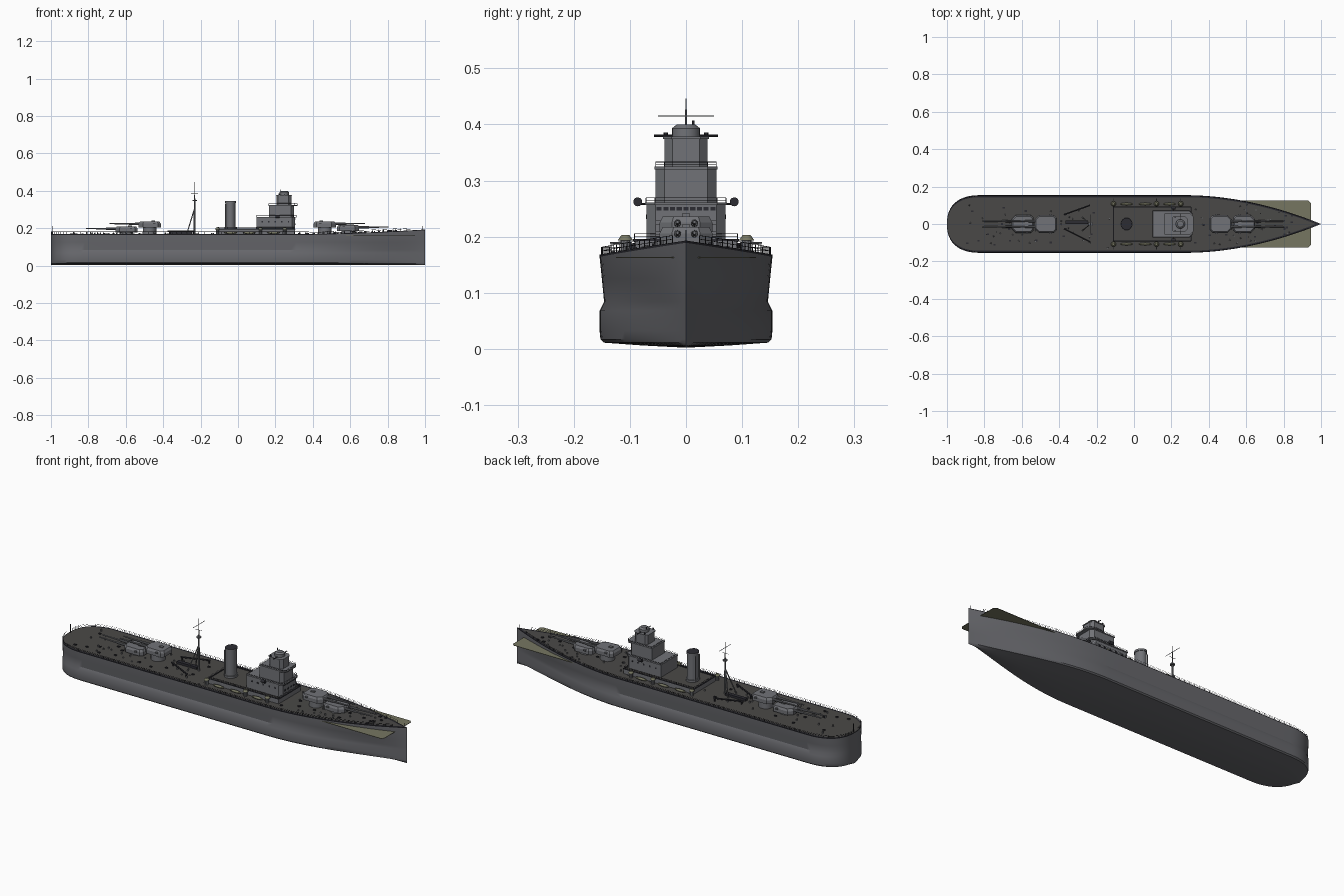
import bpy, bmesh, math, random
from mathutils import Vector, Matrix

old = bpy.data.objects.get("Cube")
if old:
    bpy.data.objects.remove(old)
random.seed(4)


def material(name, rgb):
    m = bpy.data.materials.new(name)
    m.use_nodes = True
    m.diffuse_color = (*rgb, 1)
    m.node_tree.nodes["Principled BSDF"].inputs["Base Color"].default_value = (*rgb, 1)
    return m


HULL = material("hull grey", (.135, .137, .15))
GREY = material("upperworks grey", (.165, .17, .185))
DECK = material("deck brown grey", (.068, .066, .063))
DARK = material("dark trim", (.025, .025, .032))
OLIVE = material("canvas olive", (.18, .18, .12))


def finish(name, bm, *mats):
    bmesh.ops.recalc_face_normals(bm, faces=bm.faces)
    me = bpy.data.meshes.new(name)
    bm.to_mesh(me)
    bm.free()
    for m in mats:
        me.materials.append(m)
    ob = bpy.data.objects.new(name, me)
    bpy.context.collection.objects.link(ob)
    bpy.ops.object.select_all(action='DESELECT')
    ob.select_set(True)
    bpy.context.view_layer.objects.active = ob
    bpy.ops.object.shade_smooth_by_angle(angle=math.radians(32))
    return ob


def rod(bm, p, q, r, r2=None, n=6):
    p, q = Vector(p), Vector(q)
    d = q - p
    mat = Matrix.Translation((p + q) / 2) @ d.to_track_quat('Z', 'Y').to_matrix().to_4x4()
    bmesh.ops.create_cone(bm, cap_ends=True, segments=n, radius1=r,
                          radius2=r if r2 is None else r2, depth=d.length, matrix=mat)


def block(bm, c, size):
    bmesh.ops.create_cube(bm, size=1, matrix=Matrix.Translation(c) @ Matrix.Diagonal((*size, 1)))


def prism(name, outline, z0, z1, mat, top=None, taper=1):
    """Vertical prism whose upward face may take a second colour."""
    bm = bmesh.new()
    cx = sum(p[0] for p in outline) / len(outline)
    lo = [bm.verts.new((x, y, z0)) for x, y in outline]
    hi = [bm.verts.new((cx + (x - cx) * taper, y * taper, z1)) for x, y in outline]
    bm.faces.new(lo)
    bm.faces.new(hi).material_index = 1
    for i in range(len(lo)):
        j = (i + 1) % len(lo)
        bm.faces.new((lo[i], lo[j], hi[j], hi[i]))
    return finish(name, bm, mat, top or mat)


def rect(x0, x1, h, front=0, back=0):
    """Symmetric outline with cut corners at the front and back."""
    half = [(x0, h - back), (x0 + back, h), (x1 - front, h), (x1, h - front)]
    pts = half + [(x, -y) for x, y in reversed(half)]
    return list(dict.fromkeys(pts))


def ring(x, r, ry=None, n=20):
    return [(x + r * math.cos(a * math.tau / n), (ry or r) * math.sin(a * math.tau / n)) for a in range(n)]


def rail(name, pts, h, r=.0008, closed=True):
    bm = bmesh.new()
    pts = [Vector(p) for p in pts]
    up = Vector((0, 0, h))
    for i, p in enumerate(pts):
        rod(bm, p, p + up, r, n=4)
        if closed or i < len(pts) - 1:
            q = pts[(i + 1) % len(pts)]
            if (q - p).length > 1e-4:
                for f in (.5, 1):
                    rod(bm, p + up * f, q + up * f, r * .7, n=4)
    finish(name, bm, DARK)


# Hull: one cross-section swept along stations, mirrored to both sides
def beam(x):
    if x < -.82:
        return .154 * max(0, 1 - ((-.82 - x) / .18) ** 2.4) ** (1 / 2.4)
    return .154 * (1 - (max(0, x - .28) / .72) ** 1.9)


def sheer(x):
    return .168 + .025 * max(0, (x - .3) / .7) ** 1.7


def section(x):
    w, top = beam(x), sheer(x)
    t = max(0, (x - .3) / .7)
    low = w * (1 - .4 * t * t)
    step = .052 * (1 - t) ** .5
    return [(0, .002), (low * .5, .006), (low * .95, .011), (low * .99, .017), (low, .032),
            (low, .068), (low * (1 - step), .084), (w * (1 - step * .5), .125), (w, top - .004),
            (w, top), (max(0, w - .011), top), (0, top)]


stations = [-.82 - .18 * math.sin(a * math.pi / 28) for a in range(14, 0, -1)]
stations += [-.82 + 1.1 * i / 10 for i in range(10)] + [.28 + .72 * i / 24 for i in range(25)]
bm = bmesh.new()
for side in (1, -1):
    prev = None
    for x in stations:
        cur = [bm.verts.new((x, side * y, z)) for y, z in section(x)]
        if prev:
            for i in range(len(cur) - 1):
                f = bm.faces.new((prev[i], cur[i], cur[i + 1], prev[i + 1]))
                f.material_index = {8: 1, 9: 1, 10: 2}.get(i, 0)
        prev = cur
bmesh.ops.remove_doubles(bm, verts=bm.verts, dist=1e-5)
bmesh.ops.dissolve_degenerate(bm, edges=bm.edges, dist=1e-6)
finish("hull", bm, HULL, DARK, DECK)

# Deck edge railing, flagstaffs and the low plate across the bow
edge = [(x, beam(x) - .003, sheer(x)) for x in stations[1:10]]
edge += [(-.84 + i * .03, beam(-.84 + i * .03) - .003, sheer(-.84 + i * .03)) for i in range(60)]
for side, label in ((1, "left"), (-1, "right")):
    rail("deck_rail_" + label, [(x, side * y, z) for x, y, z in edge], .013, closed=False)
bm = bmesh.new()
rod(bm, (-.992, 0, .168), (-.992, 0, .213), .0015)
rod(bm, (.985, 0, .19), (.985, 0, .212), .0012)
finish("flagstaffs", bm, DARK)
prism("bow_plate", rect(.42, .945, .125, .012), .162, .164, OLIVE)


# Main gun turrets on round barbettes
def turret(name, x, z, way):
    shape = [(x + way * (px - .06), y) for px, y in rect(0, .118, .047, .022, .014)]
    prism(name + "_barbette", ring(x, .036), .165, z, GREY)
    prism(name + "_house", shape, z, z + .02, GREY)
    prism(name + "_roof", shape, z + .02, z + .031, GREY, taper=.88)
    bm = bmesh.new()
    for y in (-.015, .015):
        rod(bm, (x + way * .04, y, z + .019), (x + way * .11, y, z + .019), .007, .0055, 10)
        rod(bm, (x + way * .10, y, z + .019), (x + way * .215, y, z + .021), .0045, .003, 10)
    for y in (-.047, .047):
        block(bm, (x - way * .025, y, z + .02), (.012, .014, .007))
    block(bm, (x - way * .02, 0, z + .033), (.02, .014, .006))
    finish(name + "_guns", bm, GREY)


turret("forward_turret", .59, .186, 1)
turret("forward_high_turret", .465, .205, 1)
turret("aft_turret", -.597, .178, -1)
turret("aft_high_turret", -.473, .204, -1)

# Deckhouse and stepped bridge tower
house = rect(-.11, .305, .092)
prism("deckhouse", house, .166, .193, GREY, DECK)
bm = bmesh.new()
for y in (-.092, .092):
    block(bm, (.0975, y, .194), (.415, .005, .004))
for x in (-.11, .305):
    block(bm, (x, 0, .194), (.005, .184, .004))
finish("deckhouse_trim", bm, DARK)
rail("deckhouse_rail", [(x, s * .092, .195) for s, xs in ((1, range(9)), (-1, range(8, -1, -1)))
                        for x in [-.11 + i * .0519 for i in xs]], .01)
prism("bridge_base", rect(.1, .305, .07, .016), .193, .256, GREY)
prism("bridge_wing_deck", rect(.098, .314, .073, .018), .256, .261, GREY)
prism("bridge_middle", rect(.165, .3, .054, .016), .261, .32, GREY)
prism("bridge_middle_deck", rect(.163, .318, .056, .018), .32, .325, GREY)
prism("bridge_upper", rect(.205, .285, .038, .014, .01), .325, .374, GREY)
prism("bridge_upper_deck", rect(.202, .288, .041, .015, .01), .374, .378, GREY)
prism("director", ring(.248, .025), .378, .393, GREY)
prism("director_cap", ring(.248, .025), .393, .4, GREY, taper=.65)
for n, (a, b, h, z) in enumerate(((.1, .312, .071, .261), (.165, .316, .054, .325))):
    rail("bridge_rail_%d" % n, [(x, y, z) for x, y in rect(a, b, h, .016)], .008)

# Rangefinder, searchlights and sighting posts
bm = bmesh.new()
rod(bm, (.25, -.057, .38), (.25, .057, .38), .0022, n=8)
for s in (-1, 1):
    rod(bm, (.21, s * .068, .258), (.21, s * .09, .258), .002)
    rod(bm, (.2, s * .086, .262), (.222, s * .086, .262), .008, n=12)
    rod(bm, (.22, s * .036, .378), (.22, s * .036, .386), .004)
rod(bm, (.225, .013, .395), (.225, .013, .407), .002)
finish("lights_and_sights", bm, DARK)

# Window and doorway plates
bm = bmesh.new()
for i in range(-4, 5):
    block(bm, (.305, i * .012, .25), (.004, .009, .006))
for y in (-.037, -.012, .012, .037):
    block(bm, (.305, y, .221), (.004, .011, .008))
for s in (-1, 1):
    for x in (.13, .165, .2, .235, .27):
        block(bm, (x, s * .07, .235), (.008, .003, .008))
finish("windows", bm, DARK)

# Funnel
prism("funnel", ring(-.04, .026, .03), .19, .336, GREY)
prism("funnel_cap", ring(-.04, .029, .033), .336, .346, GREY, DARK)
prism("funnel_foot", ring(-.04, .032, .036), .193, .203, GREY)
bm = bmesh.new()
for s in (-1, 1):
    rod(bm, (-.066, s * .018, .193), (-.066, s * .018, .33), .003)
finish("funnel_pipes", bm, GREY)

# Tripod mast with yards, and stowed derrick booms
bm = bmesh.new()
rod(bm, (-.232, 0, .166), (-.232, 0, .36), .0055, .004, 8)
rod(bm, (-.232, 0, .36), (-.232, 0, .446), .0025, .001)
for s in (-1, 1):
    rod(bm, (-.275, s * .035, .166), (-.234, 0, .30), .003)
    rod(bm, (-.232, 0, .415), (-.232, s * .05, .415), .0012)
rod(bm, (-.232, 0, .345), (-.232, 0, .351), .012, n=12)
rod(bm, (-.25, 0, .385), (-.215, 0, .385), .0012)
finish("mast", bm, GREY)
bm = bmesh.new()
for a, b in ((.05, .1), (-.025, -.095)):
    rod(bm, (-.375, a, .184), (-.235, b, .184), .0045)
    for x, y in ((-.365, a), (-.24, b)):
        rod(bm, (x, y, .167), (x, y, .184), .004)
block(bm, (-.305, .01, .176), (.12, .02, .012))
finish("derrick_booms", bm, DARK)

# Secondary guns with canvas covers, and boats beside the deckhouse
covers, mounts, boats = bmesh.new(), bmesh.new(), bmesh.new()
for s in (-1, 1):
    for x in (-.11, .12, .25):
        rod(mounts, (x, s * .108, .166), (x, s * .108, .194), .009, n=10)
        rod(mounts, (x, s * .1, .19), (x, s * .135, .188), .002)
        rod(covers, (x, s * .108, .193), (x, s * .108, .203), .014, .007, 12)
    for x in (-.04, .06, .19):
        bmesh.ops.create_uvsphere(boats, u_segments=12, v_segments=6, radius=1,
                                  matrix=Matrix.Translation((x, s * .107, .176)) @ Matrix.Diagonal((.034, .007, .007, 1)))
finish("secondary_guns", mounts, GREY)
finish("gun_covers", covers, OLIVE)
finish("boats", boats, OLIVE)

# Small vents, bollards and hatches scattered over the open deck
vents, hatches = bmesh.new(), bmesh.new()
for i in range(90):
    x = random.choice((random.uniform(-.9, -.12), random.uniform(.32, .85)))
    y = random.uniform(-.85, .85) * beam(x)
    z = sheer(x)
    if i % 3:
        rod(vents, (x, y, z - .001), (x, y, z + random.uniform(.004, .012)), .004, .003, 8)
    else:
        block(hatches, (x, y, z + .002), (.012, .009, .006))
finish("deck_vents", vents, GREY)
finish("deck_hatches", hatches, DARK)
